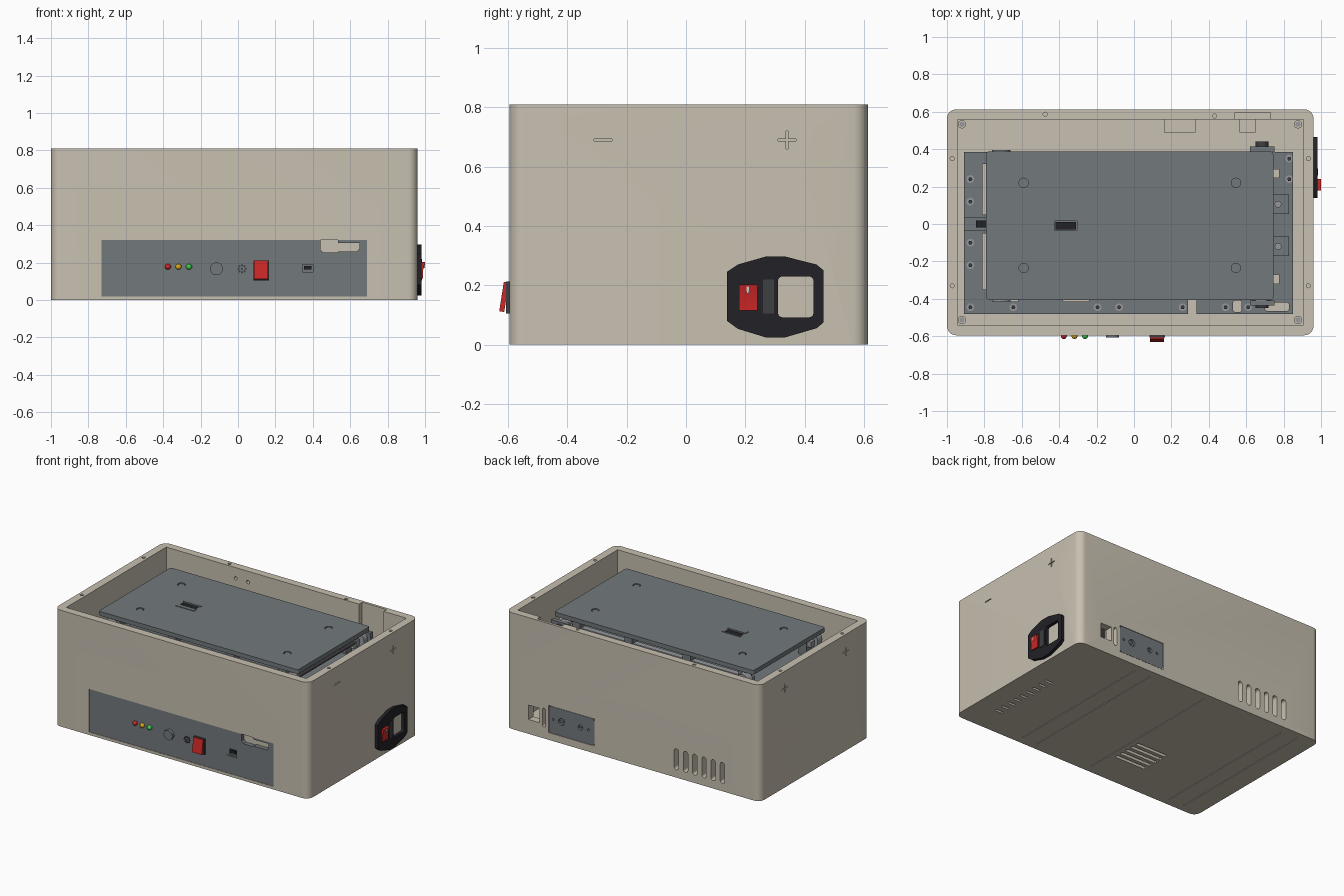
import bpy, bmesh
from math import pi, sin, cos, radians
from mathutils import Matrix, Vector

if "Cube" in bpy.data.objects:
    bpy.data.objects.remove(bpy.data.objects["Cube"])


def material(name, r, g, b):
    m = bpy.data.materials.new(name)
    m.diffuse_color = (r, g, b, 1)
    m.use_nodes = True
    m.node_tree.nodes["Principled BSDF"].inputs["Base Color"].default_value = m.diffuse_color
    return m


BEIGE = material("beige", .58, .53, .44)
GREY = material("slate", .17, .19, .2)
STEEL = material("steel", .3, .31, .33)
BLACK = material("black", .016, .016, .02)
CHAR = material("charcoal", .05, .05, .055)
RED = material("red", .6, .02, .02)
AMBER = material("amber", .7, .4, .01)
GREEN = material("green", .05, .6, .08)
WHITE = material("white", .9, .9, .9)


# 2D outlines
def rect(u0, u1, v0, v1, r=0, n=6):
    if not r:
        return [(u0, v0), (u1, v0), (u1, v1), (u0, v1)]
    pts = []
    for i, (cu, cv) in enumerate([(u1-r, v1-r), (u0+r, v1-r), (u0+r, v0+r), (u1-r, v0+r)]):
        for k in range(n + 1):
            a = pi / 2 * (i + k / n)
            pts.append((cu + r*cos(a), cv + r*sin(a)))
    return pts


def circle(u, v, r, n=20):
    return [(u + r*cos(2*pi*i/n), v + r*sin(2*pi*i/n)) for i in range(n)]


# One object made of prisms, each (outline, axis, start, end)
def solid(name, parts, mat=None):
    bm = bmesh.new()
    place = {'x': lambda p, t: (t, *p), 'y': lambda p, t: (p[0], t, p[1]), 'z': lambda p, t: (*p, t)}
    for pts, axis, a, b in parts:
        lo = [bm.verts.new(place[axis](p, a)) for p in pts]
        hi = [bm.verts.new(place[axis](p, b)) for p in pts]
        bm.faces.new(lo)
        bm.faces.new(hi[::-1])
        for i in range(len(pts)):
            j = (i + 1) % len(pts)
            bm.faces.new((lo[j], lo[i], hi[i], hi[j]))
    bmesh.ops.recalc_face_normals(bm, faces=bm.faces)
    me = bpy.data.meshes.new(name)
    bm.to_mesh(me)
    bm.free()
    ob = bpy.data.objects.new(name, me)
    bpy.context.collection.objects.link(ob)
    if mat:
        me.materials.append(mat)
    smooth(ob)
    return ob


def smooth(ob):
    bpy.ops.object.select_all(action='DESELECT')
    ob.select_set(True)
    bpy.context.view_layer.objects.active = ob
    bpy.ops.object.shade_smooth_by_angle(angle=radians(35))


# Subtract prisms (they must not overlap each other)
def cut(ob, parts):
    c = solid("cutter", parts)
    c.hide_render = True
    m = ob.modifiers.new("cut", 'BOOLEAN')
    m.operation, m.solver, m.object = 'DIFFERENCE', 'EXACT', c
    bpy.context.view_layer.objects.active = ob
    bpy.ops.object.modifier_apply(modifier=m.name)
    bpy.data.objects.remove(c)
    smooth(ob)


def pivot(ob, axis, deg, centre):
    c = Vector(centre)
    ob.data.transform(Matrix.Translation(c) @ Matrix.Rotation(radians(deg), 4, axis) @ Matrix.Translation(-c))


F, B, L, R, H = -.595, .613, -1, .96, .81

# Housing shell with open top
body = solid("housing", [(rect(L, R, F, B, .05, 8), 'z', 0, H)], BEIGE)
cut(body, [(rect(-.945, .905, -.54, .56), 'z', .035, 1)])

# Front recess, rear ports and vents, inner rear notch
cut(body, [(rect(-.73, .69, .02, .32), 'y', F-.1, F+.035),
           (rect(.70, .785, .10, .20), 'y', .5, .7),
           (rect(.655, .677, .08, .21, .01), 'y', .5, .7),
           (rect(.275, .63, .05, .24), 'y', .59, .7)]
    + [(rect(-.355-.071*i-.017, -.355-.071*i+.017, .055, .2, .015, 4), 'y', .5, .7) for i in range(6)])
cut(body, [(rect(.54, .73, .5, .595), 'z', .3, 1)])

# Floor grooves and vents
cut(body, [(rect(x-.003, x+.003, -.54, .56), 'z', -.1, .004) for x in (-.86, -.74, -.1, .34, .46)])
cut(body, [(rect(.75, .81, -.38+.06*i-.008, -.38+.06*i+.008), 'z', -.1, .1) for i in range(9)]
    + [(rect(-.38, -.14, -.34+.05*i-.012, -.34+.05*i+.012), 'z', -.1, .1) for i in range(5)])

# Rim screw holes, inner rear holes and small side marks
cut(body, [(circle(x, y, .011, 12), 'z', .765, 1) for x, y in
           [(-.475, .587), (.43, .577), (-.972, .35), (-.972, -.33), (.932, .35), (.932, -.33)]])
cut(body, [(circle(x, .735, .012, 12), 'y', .5, .585) for x in (-.41, -.315)])
for y, x in [(.34, R), (.34, L), (-.33, L)]:
    cut(body, [(rect(y-.03, y+.03, .687, .693), 'x', x-.008, x+.008)])
    cut(body, [(rect(y-.003, y+.003, .66, .72), 'x', x-.008, x+.008)])
cut(body, [(rect(-.31, -.25, .687, .693), 'x', R-.008, R+.008)])

# Floor corner fixings
corners = [(x, y) for x in (-.92, .877) for y in (-.513, .533)]
solid("corner_bosses", [(circle(x, y, .022), 'z', .03, .12) for x, y in corners], BEIGE)
solid("corner_screws", [(circle(x, y, .014, 12), 'z', .12, .128) for x, y in corners], STEEL)
solid("rear_port_blocks", [(rect(.16, .33, .49, .565), 'z', .03, .2),
                           (rect(.565, .65, .49, .565), 'z', .03, .25)], BEIGE)

# Front panel with card slot notch and port opening
panel = solid("front_panel", [([(-.73, .02), (.69, .02), (.69, .32), (.65, .32), (.65, .275), (.635, .26),
              (.535, .26), (.535, .255), (.455, .255), (.44, .27), (.44, .32), (-.73, .32)],
              'y', F+.003, F+.034)], GREY)
cut(panel, [(rect(.325, .41, .142, .2), 'y', -.7, F+.007), (circle(-.115, .167, .039, 24), 'y', -.7, -.585)])
cut(panel, [(rect(.345, .4, .15, .19), 'y', -.7, -.575)])
solid("panel_port_tongue", [(rect(.352, .393, .163, .182), 'y', F+.008, -.574)], BLACK)
solid("card_slot_lip", [(rect(.535, .65, .305, .32), 'y', F+.004, F+.034)], GREY)
solid("push_button", [(circle(-.115, .167, .034, 24), 'y', -.607, -.58)], GREY)
solid("buzzer_grille", [(circle(.022 + r*cos(a), .167 + r*sin(a), .006, 8), 'y', F-.002, F+.01)
                        for r, n in ((0, 1), (.019, 8)) for a in [2*pi*i/n for i in range(n)]], CHAR)
for x, m, name in [(-.375, RED, "red"), (-.318, AMBER, "amber"), (-.262, GREEN, "green")]:
    bpy.ops.mesh.primitive_uv_sphere_add(segments=16, ring_count=10, radius=.016, location=(x, F-.004, .178))
    led = bpy.context.object
    led.name = name + "_indicator"
    led.data.materials.append(m)
    smooth(led)

# Front tilted rocker switch
solid("front_switch_bezel", [(rect(.082, .165, .105, .212), 'y', -.607, F+.01)], CHAR)
rocker = solid("front_switch_rocker", [(rect(.086, .161, .11, .21), 'y', -.622, -.605)], RED)
pivot(rocker, 'X', -9, (.12, -.61, .16))

# Power inlet on the right side
inlet = solid("power_inlet", [([(.138, .245), (.175, .27), (.27, .297), (.333, .297), (.44, .27), (.464, .25),
              (.464, .075), (.44, .055), (.333, .024), (.27, .024), (.175, .053), (.138, .08)],
              'x', R-.01, .982)], BLACK)
cut(inlet, [(rect(.31, .43, .092, .23, .015, 3), 'x', .956, 1.1)])
solid("inlet_fuse_drawer", [(rect(.26, .296, .105, .22), 'x', .97, .985)], CHAR)
solid("power_rocker", [([(.978, .115), (.99, .115), (.99, .16), (1.0, .203), (.978, .203)], 'y', .178, .241)], RED)
solid("power_rocker_mark", [(rect(.204, .212, .172, .196), 'x', .98, .9995)], WHITE)

# Rear connector plate
rear = solid("rear_connector_plate", [(rect(.277, .628, .052, .238, .02, 4), 'y', .59, B-.001)], GREY)
cut(rear, [(circle(x, .15, r, 16), 'y', .597, .7) for x, r in
           [(.53, .024), (.385, .018), (.325, .008), (.595, .008)]])
solid("rear_jack_pins", [(circle(.53, .15, .008, 10), 'y', .595, .608),
                         (circle(.385, .15, .005, 10), 'y', .595, .608)], STEEL)

# Lower mounting tray with front and side slots
tray = solid("mounting_tray", [(rect(-.91, .85, -.48, .385), 'z', .56, .59)], GREY)
cut(tray, [(rect(.29, .335, -.6, -.38), 'z', .5, .7),
           (rect(.53, .575, -.47, -.41, .01), 'z', .5, .7),
           (rect(.7, .83, -.465, -.42, .015), 'z', .5, .7),
           (rect(-.81, -.785, .05, .32), 'z', .5, .7), (rect(-.81, -.785, -.35, -.05), 'z', .5, .7),
           (rect(-.75, -.62, -.415, -.395), 'z', .5, .7), (rect(-.38, -.24, -.415, -.395), 'z', .5, .7)])
screws = [(-.875, y) for y in (.24, .12, -.1, -.22)] + [(.83, .35), (.83, .24)]
screws += [(x, -.445) for x in (-.875, -.645, -.195, -.08, .26, .49, .61)]
solid("tray_screw_washers", [(circle(x, y, .021), 'z', .59, .597) for x, y in screws], STEEL)
solid("tray_screw_heads", [(circle(x, y, .011, 6), 'z', .597, .608) for x, y in screws], CHAR)
solid("tray_posts", [(circle(x, y, .025), 'z', .03, .56) for x in (-.875, .81) for y in (-.36, .34)], STEEL)

# Carriage mechanism between tray and top plate
solid("side_rails", [(rect(-.74, .7, y-.02, y+.02), 'z', .65, .69) for y in (-.34, .32)], STEEL)
solid("rail_supports", [(rect(x-.03, x+.03, y-.03, y+.03), 'z', .59, .745)
                        for x in (-.68, -.25, .2, .6) for y in (-.34, .32)], GREY)
solid("rollers", [(circle(x, .68, .05, 24), 'y', y-.025, y+.025)
                  for x in (-.71, .68) for y in (-.39, .37)], STEEL)
solid("roller_axles", [(circle(.685, .68, .035, 20), 'y', .39, .44), (circle(.685, .68, .035, 20), 'y', -.45, -.41),
                       (circle(.685, .68, .012, 12), 'y', -.41, .39)], CHAR)
solid("axle_brackets", [(rect(.62, .75, .385, .415), 'z', .56, .73),
                        (rect(.62, .75, -.435, -.41), 'z', .56, .73)], GREY)
solid("right_brackets", [(rect(.74, .83, y-.052, y+.052), 'z', .59, .64) for y in (.105, -.12)], GREY)
solid("right_bracket_screws", [(circle(.77, y, .018), 'z', .64, .65) for y in (.105, -.12)], STEEL)
solid("end_blocks", [(rect(.745, .778, y-.025, y+.025), 'z', .59, .68) for y in (.27, -.295)], BEIGE)
solid("left_latch_bracket", [(rect(-.91, -.785, -.035, .035), 'z', .59, .63)], GREY)
solid("left_latch", [(rect(-.845, -.78, -.018, .018), 'z', .63, .66)], BLACK)

# Top plate with four counterbored screws and a connector
top = solid("top_plate", [(rect(-.79, .745, -.405, .388, .015, 3), 'z', .745, .775)], GREY)
spots = [(x, y) for x in (-.59, .545) for y in (-.235, .22)]
cut(top, [(circle(x, y, .025, 24), 'z', .765, 1) for x, y in spots] + [(rect(-.425, -.305, -.035, .015), 'z', .755, 1)])
solid("top_plate_screws", [(circle(x, y, .02), 'z', .76, .771) for x, y in spots], GREY)
solid("top_connector_frame", [(rect(-.435, -.295, -.065, -.036), 'z', .77, .779),
                              (rect(-.435, -.295, .015, .024), 'z', .77, .779)], GREY)
solid("top_connector", [(rect(-.42, -.31, -.03, .01), 'z', .75, .772)], BLACK)
